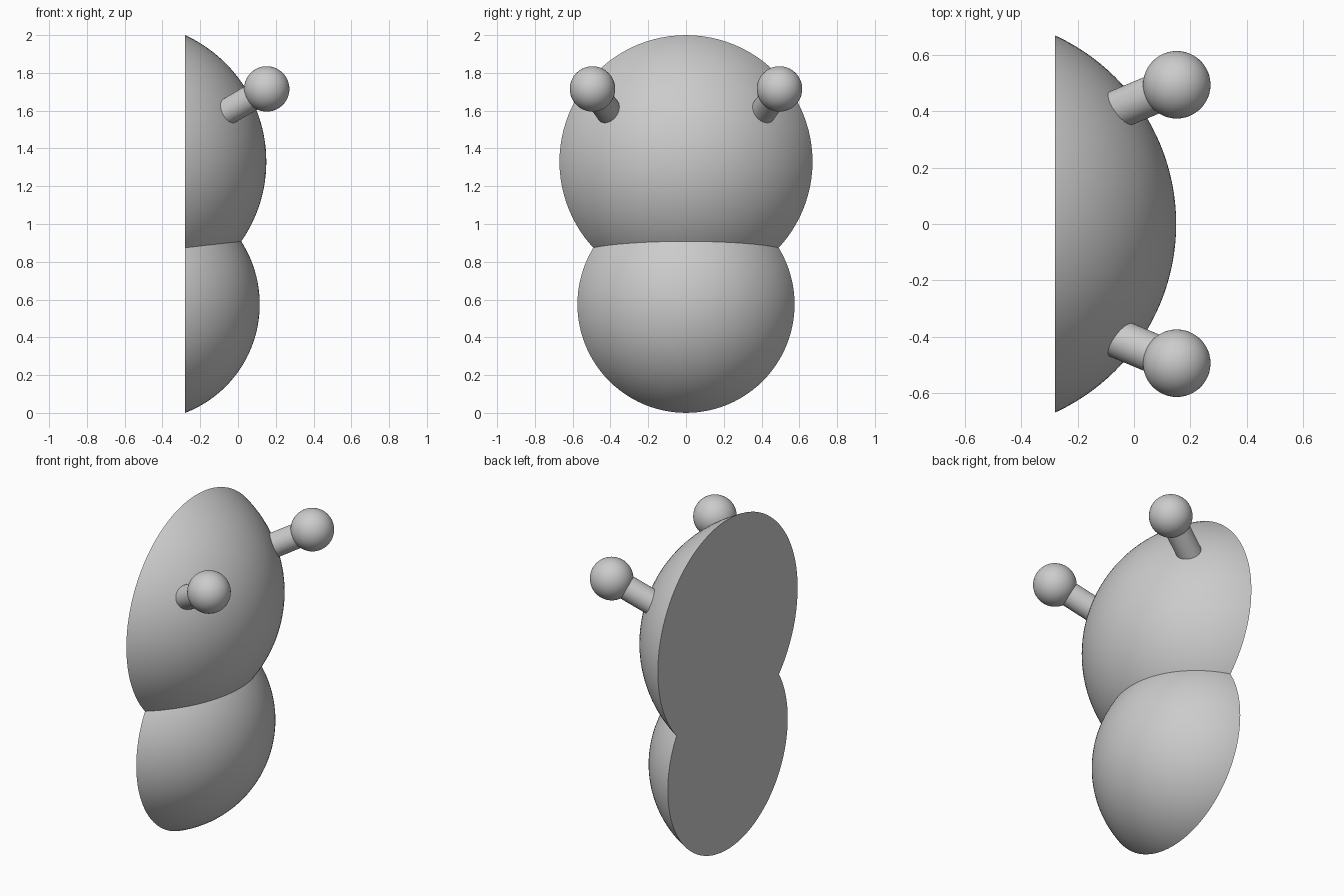
import bpy, bmesh, math
from mathutils import Vector, Matrix

cube = bpy.data.objects.get("Cube")
if cube:
    bpy.data.objects.remove(cube)

GREY = (0.6, 0.6, 0.6, 1)
BACK_X = -0.28  # flat back plane

grey = bpy.data.materials.new("plain grey")
grey.use_nodes = True
grey.diffuse_color = GREY
grey.node_tree.nodes["Principled BSDF"].inputs["Base Color"].default_value = GREY


def finish(name, bm):
    """Turn the bmesh into a smooth shaded grey object."""
    mesh = bpy.data.meshes.new(name)
    bmesh.ops.recalc_face_normals(bm, faces=bm.faces)
    bm.to_mesh(mesh)
    bm.free()
    mesh.materials.append(grey)
    obj = bpy.data.objects.new(name, mesh)
    bpy.context.collection.objects.link(obj)
    bpy.ops.object.select_all(action="DESELECT")
    obj.select_set(True)
    bpy.context.view_layer.objects.active = obj
    bpy.ops.object.shade_smooth_by_angle(angle=math.radians(35))
    return obj


def dome(name, z, rim, height):
    """Spherical cap bulging to +x, closed by a flat back."""
    radius = (rim ** 2 + height ** 2) / (2 * height)
    centre = Vector((BACK_X + height - radius, 0, z))
    bm = bmesh.new()
    bmesh.ops.create_uvsphere(
        bm, u_segments=96, v_segments=64, radius=radius,
        matrix=Matrix.Translation(centre) @ Matrix.Rotation(math.pi / 2, 4, "Y"))
    cut = bmesh.ops.bisect_plane(
        bm, geom=bm.verts[:] + bm.edges[:] + bm.faces[:],
        plane_co=(BACK_X, 0, 0), plane_no=(-1, 0, 0), clear_outer=True)
    rim_edges = [e for e in cut["geom_cut"] if isinstance(e, bmesh.types.BMEdge)]
    bmesh.ops.contextual_create(bm, geom=rim_edges)
    return finish(name, bm)


# Two overlapping half-round body masses
dome("upper_dome", 1.33, 0.67, 0.43)
dome("lower_dome", 0.575, 0.575, 0.395)

# A stalk and a ball on each side
for side, label in ((1, "back"), (-1, "front")):
    tip = Vector((0.152, 0.495 * side, 1.715))
    axis = Vector((1, 0.42 * side, 0.58)).normalized()
    length = 0.32
    bm = bmesh.new()
    bmesh.ops.create_cone(
        bm, cap_ends=True, segments=48, radius1=0.07, radius2=0.07, depth=length,
        matrix=Matrix.Translation(tip - axis * length / 2)
        @ axis.to_track_quat("Z", "Y").to_matrix().to_4x4())
    finish(label + "_stalk", bm)

    bm = bmesh.new()
    bmesh.ops.create_uvsphere(bm, u_segments=48, v_segments=32, radius=0.12,
                              matrix=Matrix.Translation(tip))
    finish(label + "_ball", bm)
